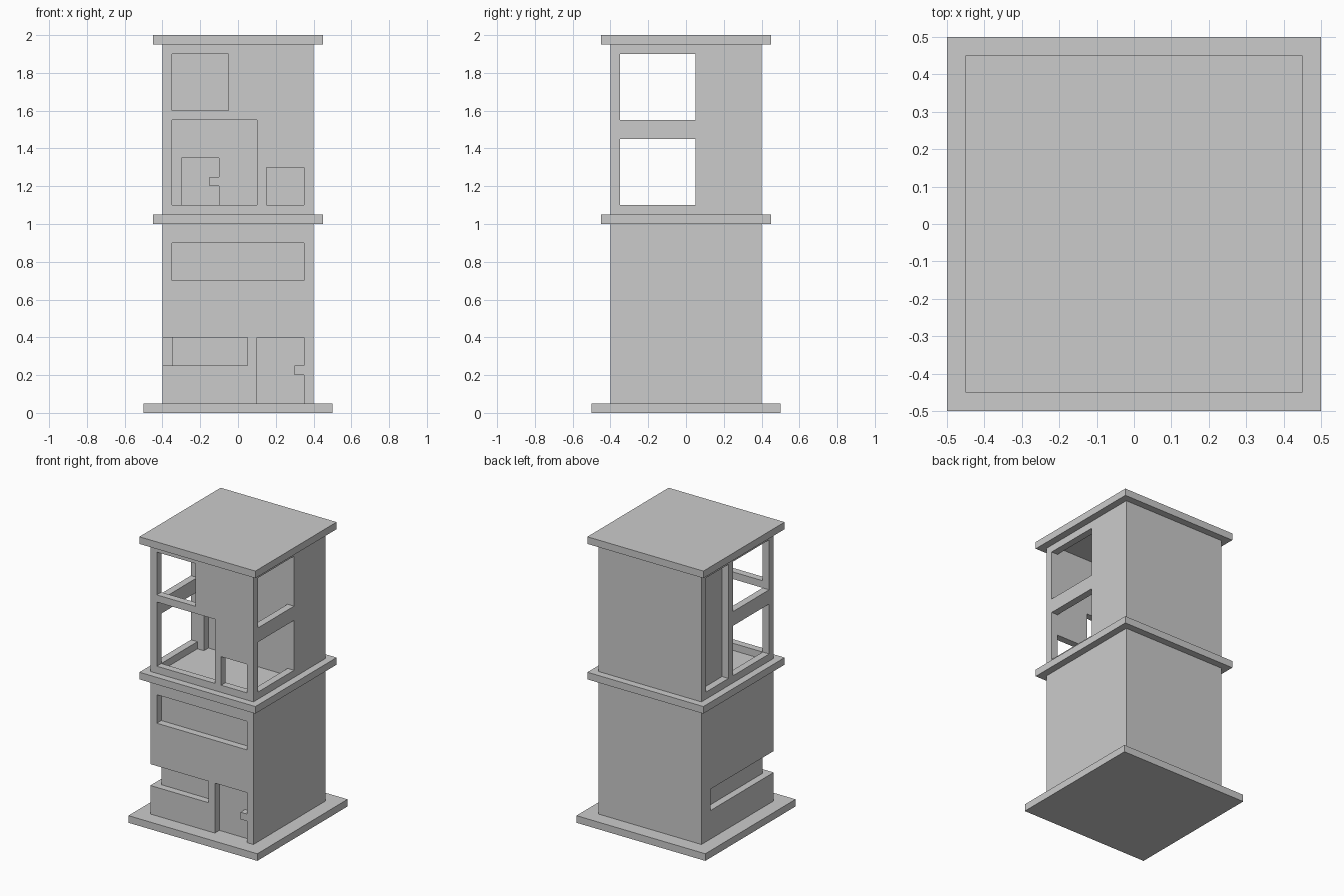
import bpy, bmesh

if "Cube" in bpy.data.objects:
    bpy.data.objects.remove(bpy.data.objects["Cube"])


def prism(name, pts, y0, y1):
    """Extrude an XZ outline from y0 to y1."""
    bm = bmesh.new()
    face = bm.faces.new([bm.verts.new((x, y0, z)) for x, z in pts])
    ext = bmesh.ops.extrude_face_region(bm, geom=[face])["geom"]
    verts = [v for v in ext if isinstance(v, bmesh.types.BMVert)]
    bmesh.ops.translate(bm, verts=verts, vec=(0, y1 - y0, 0))
    bmesh.ops.recalc_face_normals(bm, faces=bm.faces)
    mesh = bpy.data.meshes.new(name)
    bm.to_mesh(mesh)
    bm.free()
    ob = bpy.data.objects.new(name, mesh)
    bpy.context.collection.objects.link(ob)
    return ob


def box(name, x0, x1, y0, y1, z0, z1):
    return prism(name, [(x0, z0), (x1, z0), (x1, z1), (x0, z1)], y0, y1)


def door(name, x0, x1, floor, top, handle, y0, y1):
    """Door recess outline that leaves a square handle on its right edge."""
    h, s = handle, 0.05
    return prism(name, [(x0, floor), (x1, floor), (x1, h), (x1 - s, h),
                        (x1 - s, h + s), (x1, h + s), (x1, top), (x0, top)], y0, y1)


def carve(target, cutters):
    """Subtract each cutter in turn, then remove it."""
    bpy.context.view_layer.objects.active = target
    for c in cutters:
        c.hide_render = True
        mod = target.modifiers.new("cut", 'BOOLEAN')
        mod.operation, mod.solver, mod.object = 'DIFFERENCE', 'EXACT', c
        bpy.ops.object.modifier_apply(modifier=mod.name)
        bpy.data.objects.remove(c)


# Base, middle ledge and roof slabs
for name, h, z in (("base_slab", 0.5, 0), ("middle_ledge", 0.45, 1.0), ("roof_slab", 0.45, 1.95)):
    box(name, -h, h, -h, h, z, z + 0.05)

# Lower storey: solid, with shallow window and door recesses
lower = box("lower_storey", -0.4, 0.4, -0.4, 0.4, 0.05, 1.0)
carve(lower, [
    box("strip_window", -0.35, 0.35, -0.5, -0.35, 0.7, 0.9),
    box("corner_window_front", -0.5, 0.05, -0.5, -0.35, 0.25, 0.4),
    box("corner_window_side", -0.5, -0.35, -0.5, 0.3, 0.25, 0.4),
    door("front_door", 0.1, 0.35, 0.0, 0.4, 0.2, -0.5, -0.35),
])

# Upper storey: open room at the front, solid block at the back
upper = box("upper_storey", -0.4, 0.4, -0.4, 0.4, 1.05, 1.95)
carve(upper, [
    box("room", -0.35, 0.35, -0.35, 0.05, 1.0, 2.0),
    box("side_window_low", -0.5, 0.5, -0.35, 0.05, 1.1, 1.45),
    box("side_window_high", -0.5, 0.5, -0.35, 0.05, 1.55, 1.9),
    box("front_window_high", -0.35, -0.05, -0.5, -0.3, 1.6, 1.9),
    box("front_window_large", -0.35, 0.1, -0.5, -0.3, 1.1, 1.55),
    box("front_window_small", 0.15, 0.35, -0.5, -0.3, 1.1, 1.3),
    door("inner_door", -0.3, -0.1, 1.0, 1.35, 1.2, 0.0, 0.1),
    box("tall_side_recess", -0.5, -0.35, 0.1, 0.35, 1.1, 1.9),
])
